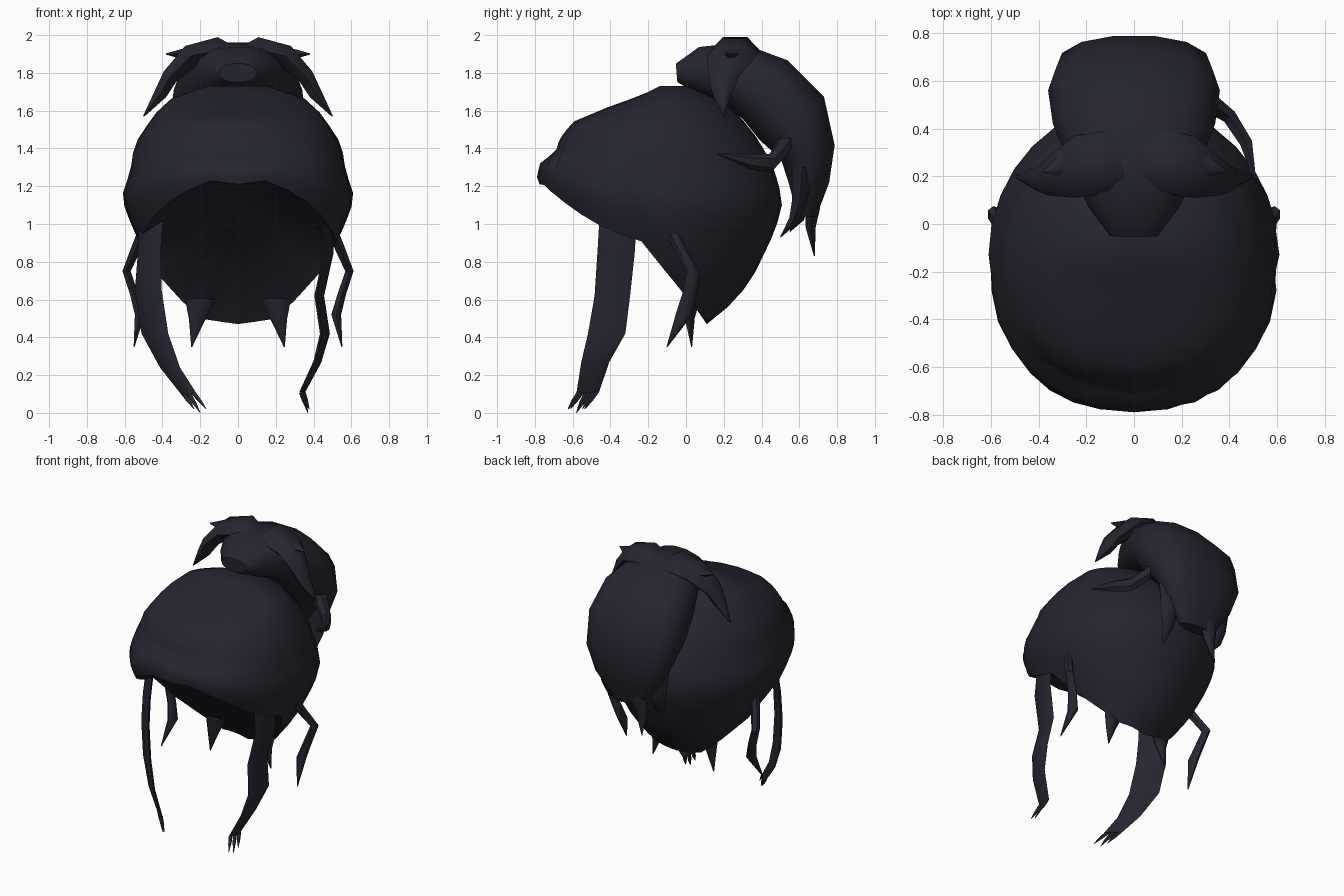
import bpy, bmesh
from math import sin, cos, pi, radians
from mathutils import Vector

if "Cube" in bpy.data.objects:
    bpy.data.objects.remove(bpy.data.objects["Cube"])

dark = bpy.data.materials.new("dark_hair")
dark.use_nodes = True
colour = (0.019, 0.019, 0.031, 1)
dark.diffuse_color = colour
bsdf = dark.node_tree.nodes["Principled BSDF"]
bsdf.inputs["Base Color"].default_value = colour
bsdf.inputs["Roughness"].default_value = 0.8


def finish(name, bm):
    bmesh.ops.recalc_face_normals(bm, faces=bm.faces)
    mesh = bpy.data.meshes.new(name)
    bm.to_mesh(mesh)
    bm.free()
    mesh.materials.append(dark)
    for p in mesh.polygons:
        p.use_smooth = True
    mesh.set_sharp_from_angle(angle=radians(50))
    ob = bpy.data.objects.new(name, mesh)
    bpy.context.collection.objects.link(ob)
    return ob


def lerp_table(table, key):
    """Interpolate rows of a table sorted by rising first column."""
    if key <= table[0][0]:
        return table[0][1:]
    for a, b in zip(table, table[1:]):
        if key <= b[0]:
            f = (key - a[0]) / (b[0] - a[0])
            return [p + (q - p) * f for p, q in zip(a[1:], b[1:])]
    return table[-1][1:]


def power(v, e):
    return abs(v) ** e * (1 if v >= 0 else -1)


def loft(name, path, widths, depths, side, sides=8, boxy=1.0):
    """Elliptical tube along a path; widths run along the side axis."""
    bm = bmesh.new()
    pts = [Vector(p) for p in path]
    side = Vector(side).normalized()
    rings = []
    for i, p in enumerate(pts):
        tangent = pts[min(i + 1, len(pts) - 1)] - pts[max(i - 1, 0)]
        out = tangent.cross(side).normalized()
        ring = []
        for k in range(sides):
            a = 2 * pi * k / sides
            ring.append(bm.verts.new(p + side * widths[i] * power(cos(a), boxy)
                                     + out * depths[i] * power(sin(a), boxy)))
        rings.append(ring)
    for r, q in zip(rings, rings[1:]):
        for k in range(sides):
            n = (k + 1) % sides
            bm.faces.new((r[k], r[n], q[n], q[k]))
    bm.faces.new(rings[0])
    bm.faces.new(rings[-1])
    return finish(name, bm)


def flip(path, s):
    return [(x * s, y, z) for x, y, z in path]


# Main cap: height, front y, back y, half width
OUTLINE = [(0.47, -0.02, 0.11, 0.2), (0.6, -0.36, 0.27, 0.31), (0.75, -0.58, 0.37, 0.44),
           (0.94, -0.66, 0.46, 0.54), (1.08, -0.72, 0.51, 0.6), (1.17, -0.76, 0.5, 0.61),
           (1.25, -0.79, 0.48, 0.58), (1.33, -0.77, 0.45, 0.56), (1.38, -0.69, 0.42, 0.555),
           (1.45, -0.67, 0.38, 0.53), (1.54, -0.6, 0.31, 0.47), (1.62, -0.41, 0.24, 0.41),
           (1.68, -0.24, 0.16, 0.33), (1.73, -0.14, 0.02, 0.16)]
# Hem height by angle, from the fringe round to the nape
HEM = [(0, 1.21), (12, 1.23), (28, 1.15), (50, 1.02), (65, 0.95), (78, 0.92),
       (90, 0.74), (100, 0.6), (120, 0.5), (180, 0.47)]
COLS, ROWS, TOP = 32, 14, 1.73
bm = bmesh.new()
rows = []
for j in range(ROWS + 1):
    row = []
    for c in range(COLS):
        t = 2 * pi * c / COLS
        turn = abs((360 * c / COLS + 180) % 360 - 180)
        z = TOP + (lerp_table(HEM, turn)[0] - TOP) * j / ROWS
        front, back, half = lerp_table(OUTLINE, z)
        e = 0.85 if cos(t) > 0 else 1.0
        row.append(bm.verts.new((half * power(sin(t), e),
                                 (front + back) / 2 - (back - front) / 2 * power(cos(t), e), z)))
    rows.append(row)
for r, q in zip(rows, rows[1:]):
    for c in range(COLS):
        n = (c + 1) % COLS
        bm.faces.new((r[c], r[n], q[n], q[c]))
bm.faces.new(rows[0])
# Hollow underside fanning out from behind the fringe
apex = bm.verts.new((0, -0.36, 1.15))
for c in range(COLS):
    bm.faces.new((rows[-1][c], rows[-1][(c + 1) % COLS], apex))
finish("hair_cap", bm)

# Topknot flowing into the ponytail
loft("ponytail",
     [(0, -0.05, 1.8), (0, 0.07, 1.81), (0, 0.24, 1.8), (0, 0.42, 1.71), (0, 0.56, 1.56),
      (0, 0.645, 1.38), (0, 0.65, 1.22), (0, 0.64, 1.04)],
     [0.1, 0.19, 0.27, 0.34, 0.36, 0.33, 0.26, 0.13],
     [0.05, 0.13, 0.17, 0.2, 0.21, 0.15, 0.11, 0.05],
     (1, 0, 0), sides=14, boxy=0.85)

# Ponytail ends
ENDS = {"ponytail_end_left": [(0.2, 0.62, 1.3), (0.2, 0.6, 1.12), (0.19, 0.57, 1.02), (0.17, 0.5, 0.93)],
        "ponytail_end_middle": [(-0.05, 0.66, 1.25), (-0.08, 0.67, 1.08), (-0.1, 0.66, 0.98), (-0.12, 0.68, 0.83)],
        "ponytail_end_right": [(-0.2, 0.62, 1.3), (-0.2, 0.62, 1.12), (-0.2, 0.6, 1.03), (-0.18, 0.55, 0.96)]}
for name, path in ENDS.items():
    loft(name, path, [0.1, 0.07, 0.045, 0.003], [0.07, 0.045, 0.03, 0.003], (1, 0, 0), 6)

# Wisp reaching from the ponytail to the side of the cap
loft("ponytail_wisp",
     [(0.3, 0.52, 1.42), (0.4, 0.45, 1.32), (0.47, 0.34, 1.33), (0.51, 0.17, 1.37)],
     [0.06, 0.05, 0.04, 0.004], [0.05, 0.035, 0.03, 0.004], (0, 0, 1), 6)

for s, label in ((1, "left"), (-1, "right")):
    # Locks arching from the crown
    loft("crown_lock_" + label,
         flip([(0, 0.25, 1.88), (0.11, 0.26, 1.92), (0.25, 0.24, 1.89), (0.36, 0.2, 1.78),
               (0.41, 0.19, 1.69), (0.5, 0.2, 1.57)], s),
         [0.1, 0.13, 0.13, 0.08, 0.05, 0.004],
         [0.05, 0.08, 0.07, 0.05, 0.04, 0.004], (0, 1, 0), 6)
    loft("crown_spike_" + label,
         flip([(0.2, 0.26, 1.9), (0.3, 0.25, 1.9), (0.38, 0.22, 1.9)], s),
         [0.08, 0.05, 0.004], [0.05, 0.03, 0.004], (0, 1, 0), 6)
    # Kinked curls below the ears
    loft("side_curl_" + label,
         flip([(0.5, -0.08, 0.97), (0.54, -0.03, 0.87), (0.59, 0.04, 0.75), (0.55, 0.02, 0.63),
               (0.52, -0.01, 0.52), (0.55, -0.1, 0.35)], s),
         [0.04, 0.035, 0.035, 0.04, 0.045, 0.003],
         [0.03, 0.03, 0.025, 0.025, 0.03, 0.003], (0, 1, 0), 6)
    # Nape spikes
    loft("nape_spike_" + label,
         flip([(0.2, 0.03, 0.6), (0.215, 0.02, 0.5), (0.245, 0.03, 0.35)], s),
         [0.08, 0.045, 0.003], [0.05, 0.03, 0.003], (1, 0, 0), 6)

# Long flat front locks with forked tips
LOCKS = {"right": ((1, -1, 0), [0.09, 0.085, 0.1, 0.1, 0.075, 0.06],
                   [(-0.46, -0.36, 1.02), (-0.47, -0.38, 0.85), (-0.475, -0.39, 0.65), (-0.44, -0.42, 0.42),
                    (-0.36, -0.48, 0.24), (-0.26, -0.53, 0.1)], (-0.2, -0.58, 0.0)),
         "left": ((0.15, 1, 0), [0.1, 0.1, 0.095, 0.1, 0.075, 0.06],
                  [(0.47, -0.36, 1.02), (0.48, -0.37, 0.85), (0.43, -0.39, 0.62), (0.46, -0.42, 0.42),
                   (0.42, -0.48, 0.27), (0.34, -0.52, 0.11)], (0.37, -0.58, 0.0))}
for label, (side, widths, path, tip) in LOCKS.items():
    loft("front_lock_" + label, path, widths, [0.02, 0.022, 0.022, 0.022, 0.018, 0.012], side, 6)
    axis = Vector(side).normalized()
    for k in (-1, 0, 1):
        root = Vector(path[-1]) + axis * 0.04 * k
        end = Vector(tip) + axis * 0.045 * k + Vector((0, 0, 0.02 * abs(k)))
        loft("front_lock_tip_%s_%d" % (label, k + 2), [root, (root + end) / 2, end],
             [0.02, 0.016, 0.002], [0.012, 0.01, 0.002], side, 4)
